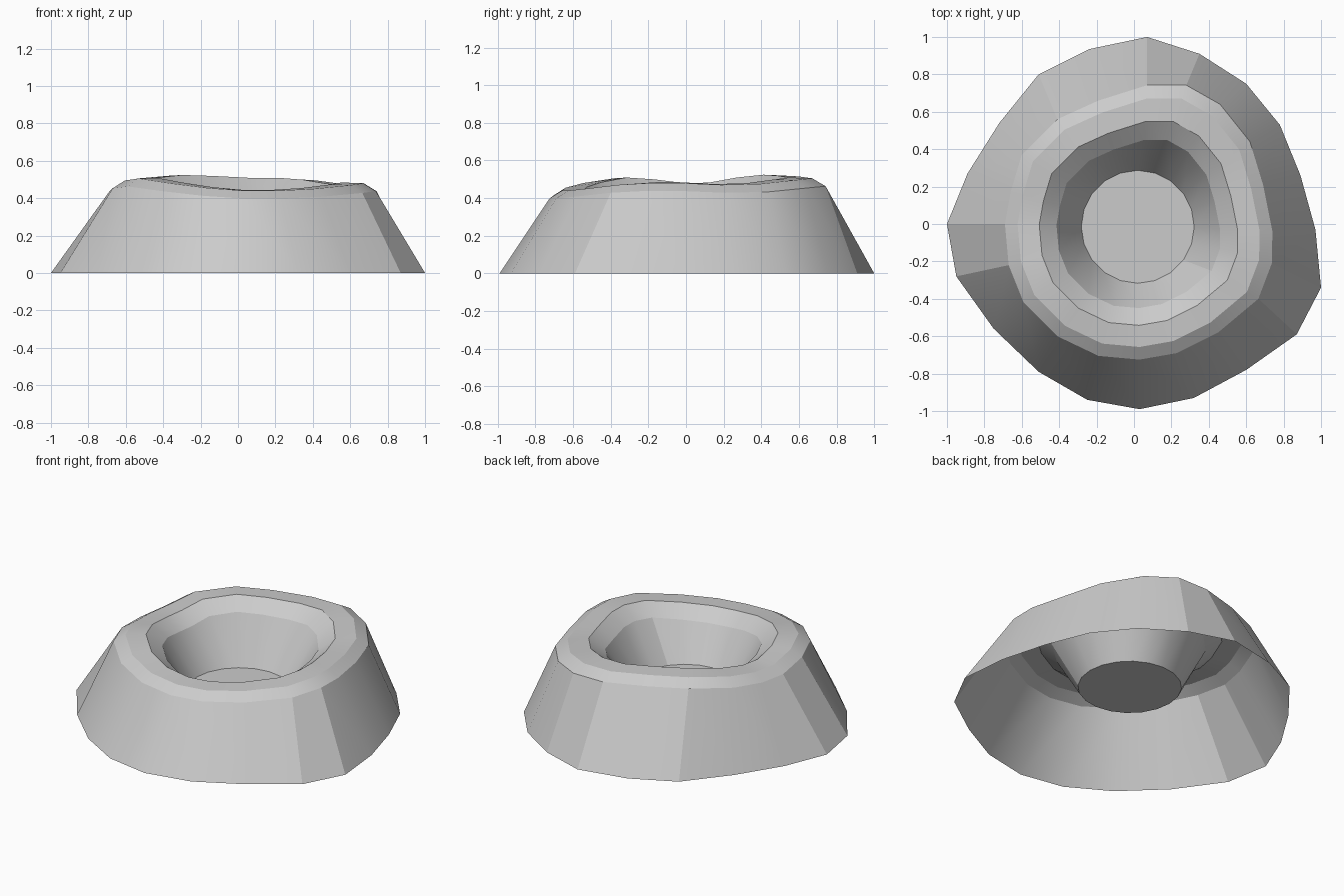
import bpy, bmesh, math
from mathutils import Vector

if "Cube" in bpy.data.objects:
    bpy.data.objects.remove(bpy.data.objects["Cube"])

# Irregular 20-sided foot outline, clockwise from the left
foot = [(-1, 0), (-.89, .27), (-.72, .54), (-.51, .80), (-.24, .935), (.07, 1),
        (.35, .91), (.60, .75), (.78, .53), (.89, .26), (.97, -.03), (1, -.34),
        (.87, -.59), (.60, -.78), (.32, -.93), (.03, -.99), (-.25, -.94),
        (-.51, -.79), (-.75, -.56), (-.95, -.28)]
# Shoulder outline where the outer slope ends, and the wavy rim height
shoulder = [(-.69, 0), (-.66, .17), (-.60, .37), (-.41, .56), (-.19, .66), (.07, .742),
            (.28, .742), (.46, .64), (.62, .44), (.69, .21), (.74, -.04), (.737, -.21),
            (.665, -.40), (.45, -.58), (.23, -.69), (.03, -.725), (-.19, -.705),
            (-.41, -.60), (-.59, -.42), (-.67, -.22)]
rim_z = [.475, .478, .505, .52, .515, .505, .505, .495, .475, .47,
         .48, .48, .47, .45, .44, .44, .455, .48, .505, .495]
centre = Vector((.02, -.015))
FLOOR_Z, FLOOR_R = .16, .302

bm = bmesh.new()


def rim_ring(scale, dz):
    """Shoulder outline scaled about the crater centre, following the rim height."""
    ring = []
    for p, z in zip(shoulder, rim_z):
        q = centre + (Vector(p) - centre) * scale
        ring.append(bm.verts.new((q.x, q.y, z + dz)))
    return ring


# Outer slope, shoulder, rim top and inner lip
rings = [[bm.verts.new((x, y, 0)) for x, y in foot]]
rings += [rim_ring(s, dz) for s, dz in ((1, -.042), (.905, 0), (.742, .004), (.612, -.065))]

# Round crater floor with a centre point
n = len(foot)
rings.append([bm.verts.new((centre.x + FLOOR_R * math.cos(a), centre.y + FLOOR_R * math.sin(a), FLOOR_Z))
              for a in (math.pi - i * math.tau / n for i in range(n))])
for a, b in zip(rings, rings[1:]):
    for i in range(n):
        j = (i + 1) % n
        bm.faces.new((a[i], b[i], b[j], a[j]))
mid = bm.verts.new((centre.x, centre.y, FLOOR_Z))
for i in range(n):
    bm.faces.new((rings[-1][i], mid, rings[-1][(i + 1) % n]))

mesh = bpy.data.meshes.new("crater")
bm.to_mesh(mesh)
bm.free()
crater = bpy.data.objects.new("crater", mesh)
bpy.context.collection.objects.link(crater)
bpy.context.view_layer.objects.active = crater
crater.select_set(True)
bpy.ops.object.shade_smooth_by_angle(angle=math.radians(20))
